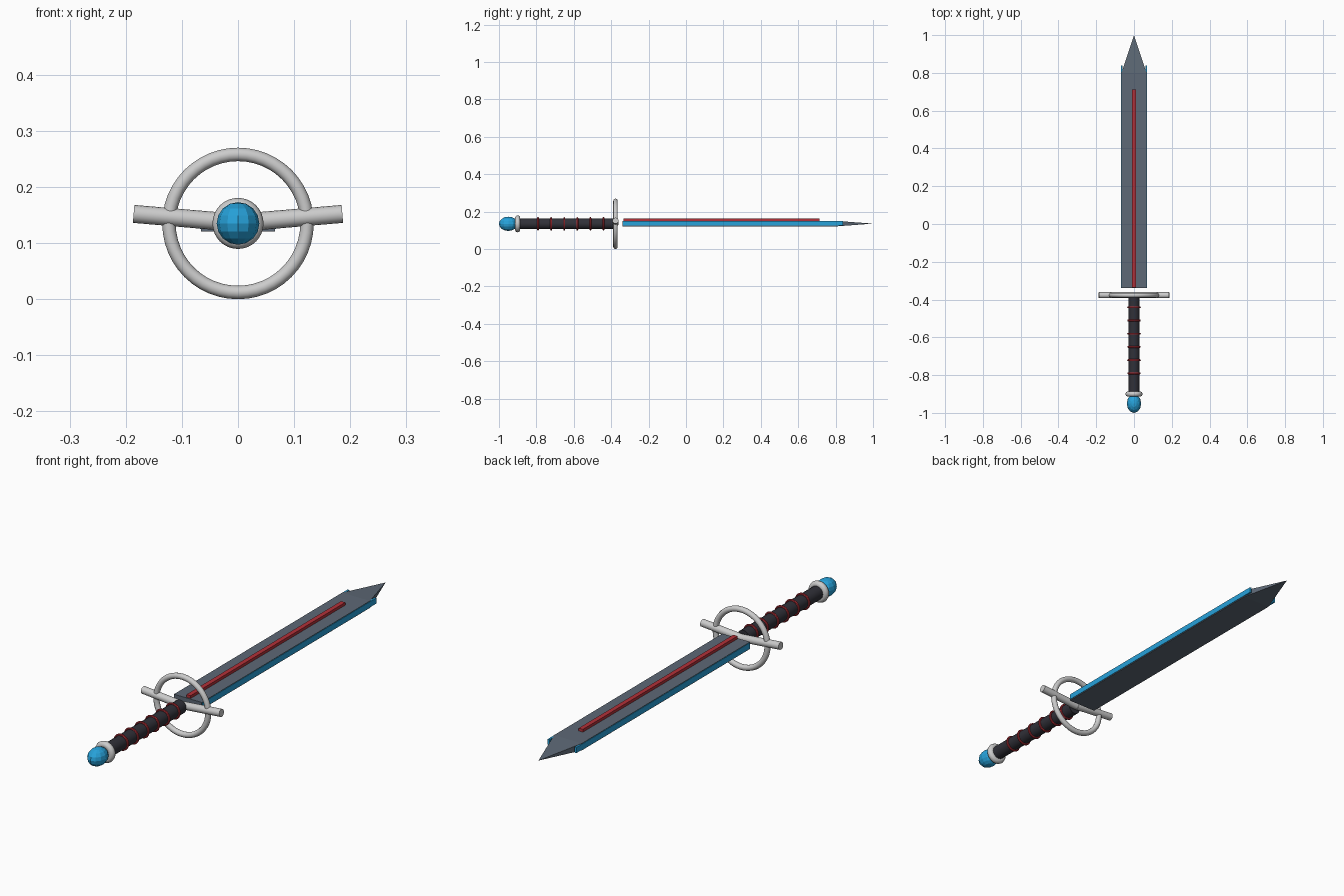
import bpy, bmesh
from math import pi
from mathutils import Vector

if "Cube" in bpy.data.objects:
    bpy.data.objects.remove(bpy.data.objects["Cube"])

ZC = 0.135       # height of the sword axis
GUARD_Y = -0.377


def material(name, rgb):
    m = bpy.data.materials.new(name)
    m.diffuse_color = (*rgb, 1)
    m.use_nodes = True
    m.node_tree.nodes["Principled BSDF"].inputs["Base Color"].default_value = m.diffuse_color
    return m


STEEL = material("blade_steel", (0.11, 0.14, 0.18))
RED = material("red", (0.45, 0.03, 0.04))
BLUE = material("blue", (0.02, 0.36, 0.70))
LEATHER = material("dark_leather", (0.03, 0.03, 0.04))


def finish(name, mat=None, smooth=True):
    o = bpy.context.object
    o.name = name
    if mat:
        o.data.materials.append(mat)
    if smooth:
        bpy.ops.object.shade_smooth_by_angle(angle=0.7)
    return o


def rod(name, a, b, radius, mat=None, sides=16):
    a, b = Vector(a), Vector(b)
    rot = (b - a).to_track_quat('Z', 'Y').to_euler()
    bpy.ops.mesh.primitive_cylinder_add(vertices=sides, radius=radius, depth=(b - a).length,
                                        location=(a + b) / 2, rotation=rot)
    return finish(name, mat)


def ring(name, y, major, minor, mat=None, seg=32, sides=10):
    bpy.ops.mesh.primitive_torus_add(major_radius=major, minor_radius=minor, major_segments=seg,
                                     minor_segments=sides, location=(0, y, ZC), rotation=(pi / 2, 0, 0))
    return finish(name, mat)


def box(name, lo, hi, mat):
    lo, hi = Vector(lo), Vector(hi)
    bpy.ops.mesh.primitive_cube_add(size=1, location=(lo + hi) / 2)
    bpy.context.object.scale = hi - lo
    return finish(name, mat, smooth=False)


# Blade: flat bar drawn to a pyramid point
bm = bmesh.new()
section = [(-0.066, 0.121), (0.066, 0.121), (0.066, 0.151), (-0.066, 0.151)]
base = [bm.verts.new((x, -0.34, z)) for x, z in section]
neck = [bm.verts.new((x, 0.80, z)) for x, z in section]
tip = bm.verts.new((0, 1.0, 0.136))
bm.faces.new(base)
for i in range(4):
    j = (i + 1) % 4
    bm.faces.new((base[i], base[j], neck[j], neck[i]))
    bm.faces.new((neck[i], neck[j], tip))
bmesh.ops.recalc_face_normals(bm, faces=bm.faces)
mesh = bpy.data.meshes.new("blade")
bm.to_mesh(mesh)
bm.free()
mesh.materials.append(STEEL)
bpy.context.collection.objects.link(bpy.data.objects.new("blade", mesh))

# Red inlay on the upper face
box("blade_inlay", (-0.01, -0.335, 0.145), (0.01, 0.713, 0.163), RED)

# Mirrored pairs: blue edge strips and guard arms
for side, s in (("left", -1), ("right", 1)):
    xs = sorted((s * 0.060, s * 0.068))
    box("edge_strip_" + side, (xs[0], -0.338, 0.125), (xs[1], 0.84, 0.149), BLUE)
    rod("guard_arm_" + side, (0, GUARD_Y, ZC + 0.001), (s * 0.186, GUARD_Y, 0.152), 0.016)

# Ring guard
ring("guard_ring", GUARD_Y, 0.123, 0.012, seg=48, sides=12)

# Grip with wrapped bands
rod("grip", (0, -0.895, ZC), (0, -0.39, ZC), 0.029, LEATHER)
for i in range(6):
    ring(f"grip_band_{i + 1}", -0.441 - 0.07 * i, 0.031, 0.005, RED, seg=24, sides=8)

# Pommel collar and gem
ring("pommel_collar", -0.9, 0.031, 0.0145)
bpy.ops.mesh.primitive_uv_sphere_add(segments=12, ring_count=8, radius=1, location=(0, -0.95, ZC))
bpy.context.object.scale = (0.038, 0.05, 0.038)
finish("pommel_gem", BLUE, smooth=False)
